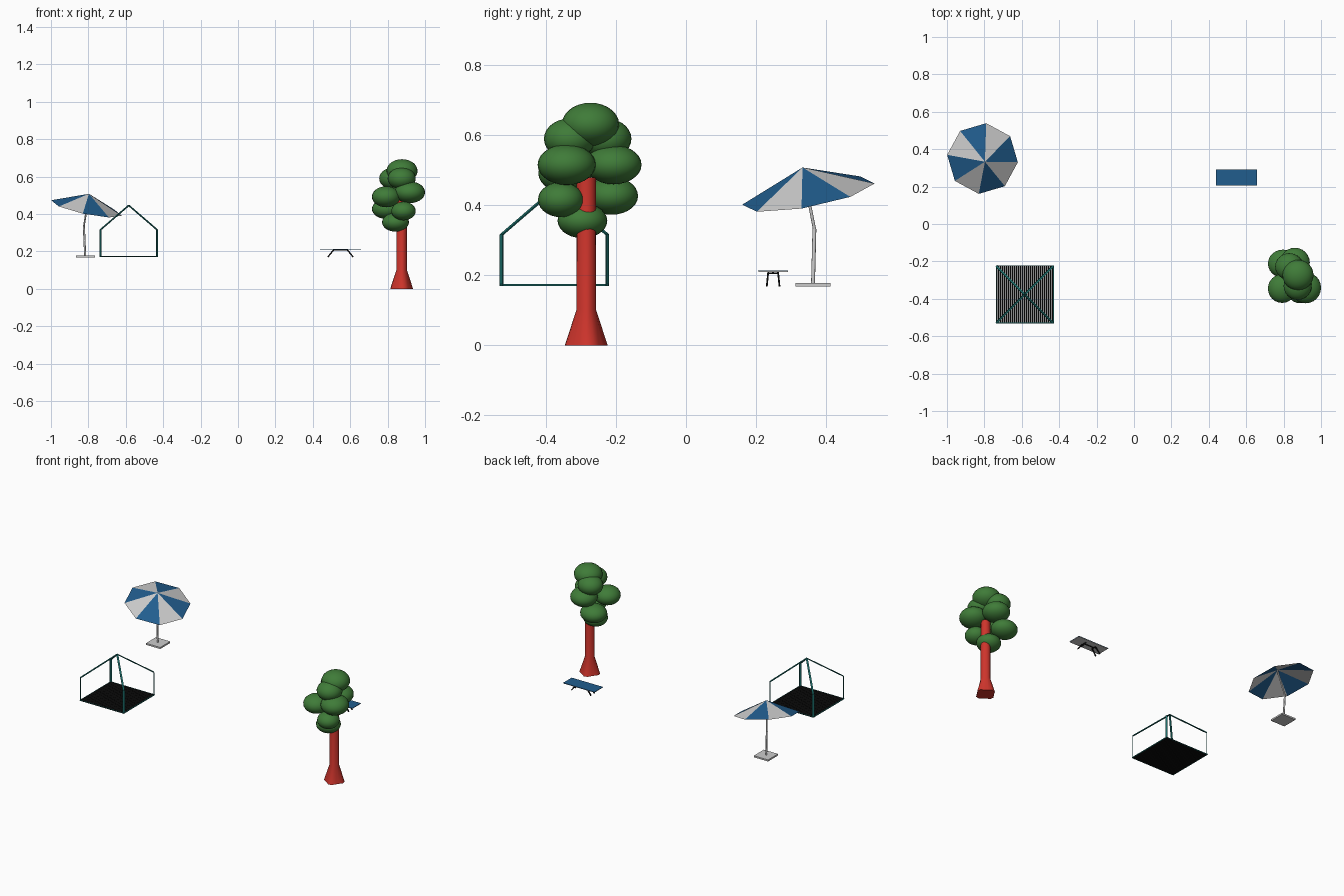
import bpy, bmesh, math
from mathutils import Vector, Matrix

if "Cube" in bpy.data.objects:
    bpy.data.objects.remove(bpy.data.objects["Cube"])


def material(name, r, g, b):
    m = bpy.data.materials.new(name)
    m.diffuse_color = (r, g, b, 1)
    m.use_nodes = True
    m.node_tree.nodes["Principled BSDF"].inputs["Base Color"].default_value = m.diffuse_color
    return m


BLUE = material("blue", 0.015, 0.11, 0.27)
RED = material("red", 0.62, 0.035, 0.025)
GREEN = material("green", 0.05, 0.20, 0.04)
TEAL = material("teal", 0.01, 0.14, 0.13)
BLACK = material("black", 0.003, 0.003, 0.003)
GREY = material("grey", 0.6, 0.6, 0.6)


def finish(name, bm, *mats, smooth=False):
    bmesh.ops.recalc_face_normals(bm, faces=bm.faces)
    me = bpy.data.meshes.new(name)
    bm.to_mesh(me)
    bm.free()
    for m in mats:
        if m:
            me.materials.append(m)
    ob = bpy.data.objects.new(name, me)
    bpy.context.collection.objects.link(ob)
    if smooth:
        bpy.ops.object.select_all(action='DESELECT')
        ob.select_set(True)
        bpy.context.view_layer.objects.active = ob
        bpy.ops.object.shade_smooth_by_angle(angle=math.radians(40))
    return ob


def box(name, centre, size, mat=None):
    bm = bmesh.new()
    bmesh.ops.create_cube(bm, size=1, matrix=Matrix.Translation(centre) @ Matrix.Diagonal((*size, 1)))
    return finish(name, bm, mat)


def bar(name, a, b, side, width, thick, mat):
    """Flat bar from a to b, its width running along side."""
    a, b = Vector(a), Vector(b)
    d = (b - a).normalized()
    s = Vector(side)
    s = (s - d * s.dot(d)).normalized()
    n = d.cross(s)
    rot = Matrix((s, n, d)).transposed().to_4x4()
    bm = bmesh.new()
    bmesh.ops.create_cube(bm, size=1, matrix=Matrix.Translation((a + b) / 2) @ rot
                          @ Matrix.Diagonal((width, thick, (b - a).length, 1)))
    return finish(name, bm, mat)


def rod(name, a, b, radius, mat=None):
    a, b = Vector(a), Vector(b)
    rot = (b - a).to_track_quat('Z', 'Y').to_matrix().to_4x4()
    bm = bmesh.new()
    bmesh.ops.create_cone(bm, cap_ends=True, segments=12, radius1=radius, radius2=radius,
                          depth=(b - a).length, matrix=Matrix.Translation((a + b) / 2) @ rot)
    return finish(name, bm, mat, smooth=True)


# Parasol: tilted eight-panel canopy
apex = Vector((-0.797, 0.333, 0.508))
rim_c = Vector((-0.81, 0.35, 0.432))
bm = bmesh.new()
tip = bm.verts.new(apex)
rim = []
for k in range(8):
    t = math.radians(-6 + 45 * k)
    dx, dy = 0.19 * math.cos(t), 0.19 * math.sin(t)
    rim.append(bm.verts.new(rim_c + Vector((dx, dy, -0.20 * dx + 0.18 * dy))))
for k in range(8):
    f = bm.faces.new((tip, rim[k], rim[(k + 1) % 8]))
    f.material_index = k % 2
finish("parasol_canopy", bm, BLUE, GREY)

# Parasol: base, pole, tilt joint
joint = (-0.824, 0.367, 0.333)
box("parasol_base", (-0.815, 0.363, 0.173), (0.1, 0.1, 0.01))
rod("parasol_lower_pole", (-0.817, 0.363, 0.175), joint, 0.0055)
rod("parasol_upper_pole", joint, apex - Vector((0, 0, 0.004)), 0.0045)

# Shelter: slatted floor, corner posts and roof ribs
cx, cy, h = -0.584, -0.376, 0.155
slats = 29
pitch = 2 * h / slats
floor = box("shelter_floor", (cx - h + pitch / 2, cy, 0.172), (pitch * 0.94, 2 * h, 0.004), BLACK)
arr = floor.modifiers.new("slats", 'ARRAY')
arr.count = slats
arr.use_relative_offset = False
arr.use_constant_offset = True
arr.constant_offset_displace = (pitch, 0, 0)
q = h - 0.004
for sx in (-1, 1):
    box("shelter_floor_edge", (cx + sx * (h - 0.002), cy, 0.172), (0.004, 2 * h, 0.005), TEAL)
    box("shelter_floor_edge", (cx, cy + sx * (h - 0.002), 0.172), (2 * h, 0.004, 0.005), TEAL)
    for sy in (-1, 1):
        foot = (cx + sx * q, cy + sy * q, 0.17)
        top = (foot[0], foot[1], 0.316)
        tangent = (-sy, sx, 0)
        bar("shelter_post", foot, top, tangent, 0.012, 0.004, TEAL)
        bar("shelter_roof_rib", top, (cx, cy, 0.446), tangent, 0.011, 0.004, TEAL)

# Folding table
tx, ty = 0.548, 0.249
box("table_top", (tx, ty, 0.2125), (0.22, 0.086, 0.002), BLUE)
box("table_underside", (tx, ty, 0.2103), (0.218, 0.084, 0.0024))
for sx in (-1, 1):
    for sy in (-1, 1):
        bar("table_leg", (tx + sx * 0.035, ty + sy * 0.014, 0.21),
            (tx + sx * 0.068, ty + sy * 0.018, 0.17), (1, 0, 0), 0.007, 0.005, BLACK)
    bar("table_crossbar", (tx + sx * 0.037, ty - 0.014, 0.206),
        (tx + sx * 0.037, ty + 0.014, 0.206), (1, 0, 0), 0.006, 0.004, BLACK)
box("table_brace", (tx, ty, 0.2075), (0.08, 0.006, 0.004), BLACK)

# Tree trunk with flared, ridged root
bm = bmesh.new()
sides = 16
rings = []
for z, r_out, r_in in ((0, 0.061, 0.050), (0.1, 0.0285, 0.0285), (0.48, 0.0275, 0.0275)):
    ring = []
    for k in range(sides):
        t = 2 * math.pi * k / sides
        r = r_out if k % 4 in (0, 1) else r_in
        ring.append(bm.verts.new((0.875 + r * math.cos(t), -0.285 + r * math.sin(t), z)))
    rings.append(ring)
for lo, hi in zip(rings, rings[1:]):
    for k in range(sides):
        j = (k + 1) % sides
        bm.faces.new((lo[k], lo[j], hi[j], hi[k]))
bm.faces.new(rings[0])
bm.faces.new(rings[-1])
finish("tree_trunk", bm, RED, smooth=True)

# Tree foliage: centre and radii of each clump
clumps = [
    ((0.877, -0.273, 0.631), (0.083, 0.082, 0.062)),
    ((0.875, -0.332, 0.590), (0.075, 0.074, 0.058)),
    ((0.830, -0.228, 0.590), (0.075, 0.072, 0.058)),
    ((0.918, -0.341, 0.516), (0.082, 0.083, 0.058)),
    ((0.860, -0.207, 0.516), (0.080, 0.080, 0.056)),
    ((0.885, -0.358, 0.416), (0.065, 0.065, 0.050)),
    ((0.796, -0.212, 0.427), (0.080, 0.075, 0.054)),
    ((0.842, -0.296, 0.356), (0.072, 0.071, 0.050)),
    ((0.792, -0.345, 0.492), (0.076, 0.077, 0.056)),
]
for c, r in clumps:
    bm = bmesh.new()
    bmesh.ops.create_uvsphere(bm, u_segments=24, v_segments=14, radius=1,
                              matrix=Matrix.Translation(c) @ Matrix.Diagonal((*r, 1)))
    finish("tree_foliage", bm, GREEN, smooth=True)
